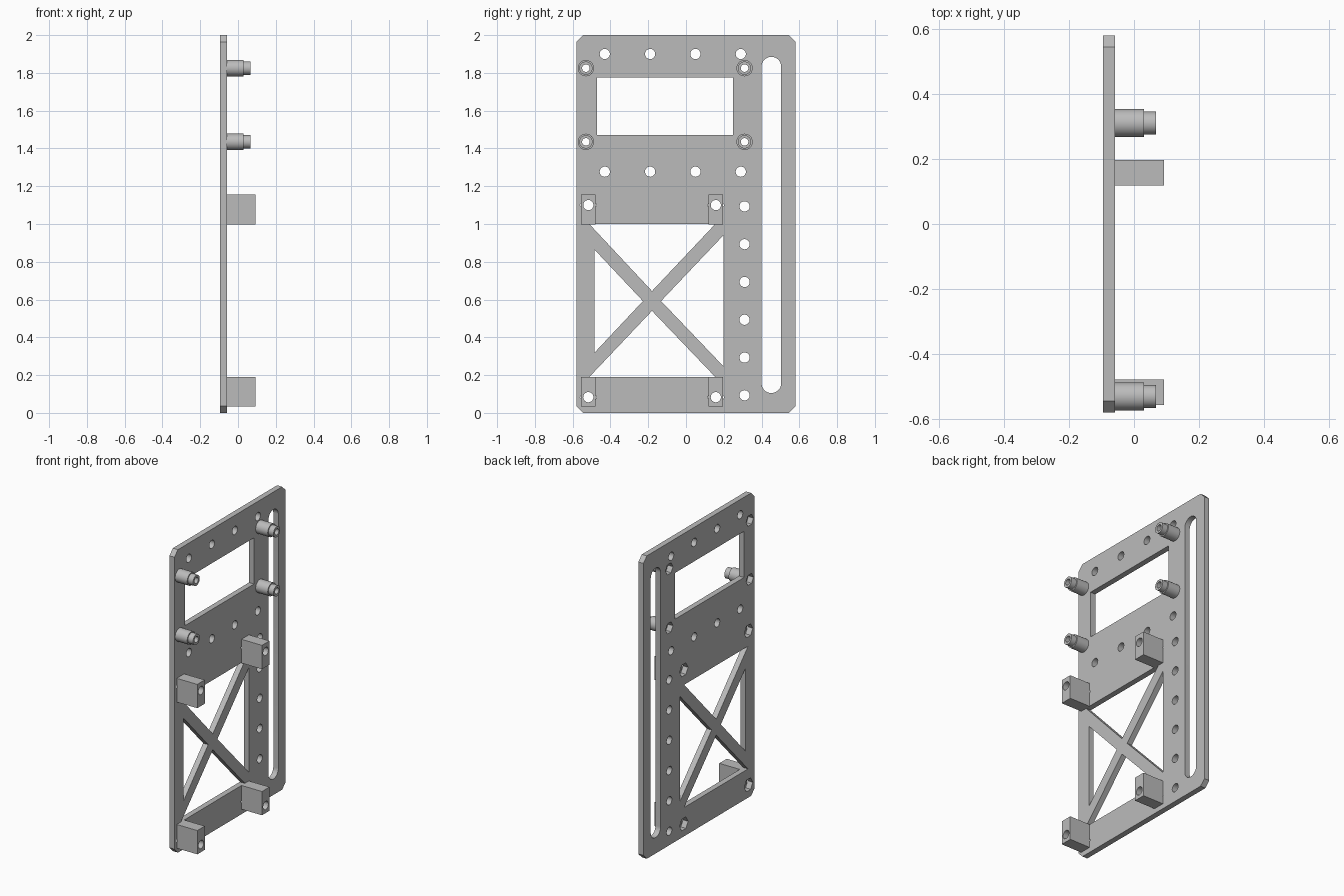
import bpy, bmesh
from math import pi, cos, sin
from mathutils import Matrix, Vector

if "Cube" in bpy.data.objects:
    bpy.data.objects.remove(bpy.data.objects["Cube"], do_unlink=True)

grey = bpy.data.materials.new("light grey plastic")
grey.use_nodes = True
grey.diffuse_color = (0.5, 0.5, 0.5, 1)
grey.node_tree.nodes["Principled BSDF"].inputs["Base Color"].default_value = grey.diffuse_color

BACK, FACE = -0.095, -0.058      # x of the plate's two sides


def add_object(name, mesh):
    obj = bpy.data.objects.new(name, mesh)
    bpy.context.collection.objects.link(obj)
    mesh.materials.clear()
    mesh.materials.append(grey)
    bpy.ops.object.select_all(action="DESELECT")
    bpy.context.view_layer.objects.active = obj
    obj.select_set(True)
    bpy.ops.object.shade_smooth_by_angle(angle=pi / 6)
    return obj


def ring(y, z, r, sides=32):
    return [(y + r * cos(2 * pi * i / sides), z + r * sin(2 * pi * i / sides))
            for i in range(sides)]


def box(y0, y1, z0, z1):
    return [(y0, z0), (y1, z0), (y1, z1), (y0, z1)]


def prism(name, outlines, x0, x1):
    """Fill nested (y, z) outlines, inner ones becoming holes, from x0 to x1."""
    curve = bpy.data.curves.new(name, "CURVE")
    curve.dimensions = "2D"
    curve.fill_mode = "BOTH"
    curve.extrude = (x1 - x0) / 2
    for pts in outlines:
        spline = curve.splines.new("POLY")
        spline.points.add(len(pts) - 1)
        for p, (y, z) in zip(spline.points, pts):
            p.co = (y, z, 0, 1)
        spline.use_cyclic_u = True
    temp = bpy.data.objects.new("outline", curve)
    bpy.context.collection.objects.link(temp)
    deps = bpy.context.evaluated_depsgraph_get()
    mesh = bpy.data.meshes.new_from_object(temp.evaluated_get(deps))
    bpy.data.objects.remove(temp)
    bm = bmesh.new()
    bm.from_mesh(mesh)
    # local x, y, z become world y, z, x
    bm.transform(Matrix(((0, 0, 1, (x0 + x1) / 2), (1, 0, 0, 0), (0, 1, 0, 0), (0, 0, 0, 1))))
    bmesh.ops.remove_doubles(bm, verts=bm.verts, dist=0.0001)
    bmesh.ops.recalc_face_normals(bm, faces=bm.faces)
    bm.to_mesh(mesh)
    bm.free()
    mesh.name = name
    return add_object(name, mesh)


def lathe(name, profile, y, z):
    """Spin a closed (x, radius) profile about an axis along x."""
    bm = bmesh.new()
    verts = [bm.verts.new((x, y + r, z)) for x, r in profile]
    edges = [bm.edges.new((verts[i - 1], verts[i])) for i in range(len(verts))]
    bmesh.ops.spin(bm, geom=verts + edges, cent=(0, y, z), axis=(1, 0, 0),
                   angle=2 * pi, steps=32, use_merge=False)
    bmesh.ops.remove_doubles(bm, verts=bm.verts, dist=0.0001)
    bmesh.ops.recalc_face_normals(bm, faces=bm.faces)
    mesh = bpy.data.meshes.new(name)
    bm.to_mesh(mesh)
    bm.free()
    return add_object(name, mesh)


# Plate outline with chamfered corners
w, h, c = 0.58, 2.0, 0.036
outlines = [[(-w + c, 0), (w - c, 0), (w, c), (w, h - c),
             (w - c, h), (-w + c, h), (-w, h - c), (-w, c)]]

# Rectangular window
outlines.append(box(-0.47, 0.25, 1.47, 1.775))

# Long rounded slot
sy, sr, s0, s1 = 0.452, 0.052, 0.157, 1.833
outlines.append([(sy + sr * cos(pi * i / 16), s1 + sr * sin(pi * i / 16)) for i in range(17)] +
                [(sy - sr * cos(pi * i / 16), s0 - sr * sin(pi * i / 16)) for i in range(17)])

# Four openings that leave the crossed braces
outlines += [
    [(-0.512, 1.0), (-0.18, 0.645), (0.155, 1.0)],
    [(-0.512, 0.19), (0.155, 0.19), (-0.18, 0.54)],
    [(-0.485, 0.865), (-0.485, 0.318), (-0.228, 0.592)],
    [(0.198, 0.94), (-0.132, 0.592), (0.198, 0.247)],
]

# Rows and column of round mounting holes
hole = 0.027
outlines += [ring(-0.43 + 0.24 * i, z, hole) for z in (1.9, 1.277) for i in range(4)]
outlines += [ring(0.31, 0.093 + 0.2 * i, hole) for i in range(6)]

# Hexagonal nut pockets behind the posts and blocks
posts = [(y, z) for y in (-0.53, 0.31) for z in (1.435, 1.825)]
blocks = [(y, z, b) for y in (-0.517, 0.158) for z, b in ((0.083, 0.033), (1.1, 0.998))]
outlines += [ring(y, z, 0.038, 6) for y, z in posts]
outlines += [ring(y, z, 0.044, 6) for y, z, b in blocks]
prism("back_plate", outlines, BACK, FACE)

# Stepped hollow posts
for i, (y, z) in enumerate(posts):
    lathe(f"standoff_post_{i + 1}",
          [(FACE, 0.02), (FACE, 0.043), (0.03, 0.043), (0.03, 0.035), (0.067, 0.035), (0.067, 0.02)],
          y, z)

# Drilled mounting blocks
for i, (y, z, b) in enumerate(blocks):
    prism(f"mounting_block_{i + 1}",
          [box(y - 0.039, y + 0.039, b, b + 0.157), ring(y, z, hole)], FACE, 0.092)
